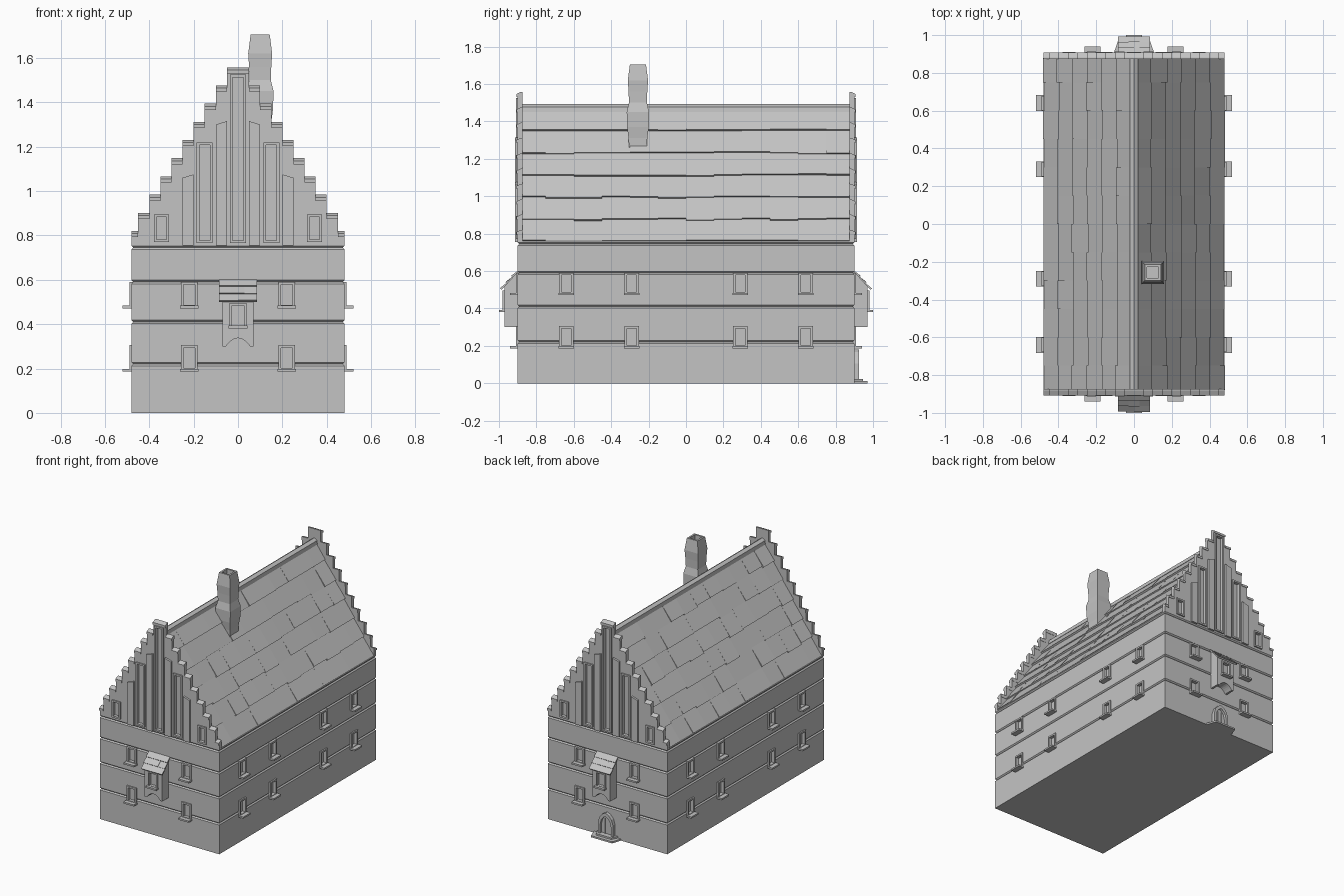
import bpy, bmesh, random
from math import pi
from mathutils import Matrix, Vector

random.seed(4)
cube = bpy.data.objects.get("Cube")
if cube:
    bpy.data.objects.remove(cube, do_unlink=True)

GREY = (0.55, 0.55, 0.55, 1)
stone = bpy.data.materials.new("light grey stone")
stone.use_nodes = True
stone.diffuse_color = GREY
stone.node_tree.nodes["Principled BSDF"].inputs["Base Color"].default_value = GREY

HW, HL, EAVE = 0.48, 0.90, 0.76
AXES = {"x": lambda p, q, t: (t, p, q),
        "y": lambda p, q, t: (p, t, q),
        "z": lambda p, q, t: (p, q, t)}


def part(name, bm):
    bmesh.ops.recalc_face_normals(bm, faces=bm.faces)
    mesh = bpy.data.meshes.new(name)
    bm.to_mesh(mesh)
    bm.free()
    mesh.materials.append(stone)
    ob = bpy.data.objects.new(name, mesh)
    bpy.context.collection.objects.link(ob)
    return ob


def prism(bm, pts, a, b, M=Matrix(), axis="y"):
    """Extrude a 2D outline from a to b along an axis."""
    ends = [[bm.verts.new(M @ Vector(AXES[axis](p, q, t))) for p, q in pts] for t in (a, b)]
    bm.faces.new(ends[0])
    bm.faces.new(ends[1][::-1])
    skin(bm, ends)


def skin(bm, loops):
    for lo, hi in zip(loops, loops[1:]):
        for i in range(len(lo)):
            j = (i + 1) % len(lo)
            bm.faces.new((lo[i], lo[j], hi[j], hi[i]))


def box(bm, x0, x1, y0, y1, z0, z1, M=Matrix()):
    prism(bm, rect(x0, x1, z0, z1), y0, y1, M)


def rect(x0, x1, z0, z1):
    return [(x0, z0), (x1, z0), (x1, z1), (x0, z1)]


def ring(bm, outer, inner, y0, y1, M):
    """A closed frame between two outlines."""
    loops = [[bm.verts.new(M @ Vector((p, y, q))) for p, q in pts]
             for pts, y in ((outer, y0), (outer, y1), (inner, y1), (inner, y0))]
    skin(bm, loops + loops[:1])


def loft(bm, cx, cy, levels):
    """Stack rectangles given as (z, half x, half y)."""
    loops = [[bm.verts.new((cx + sx * hx, cy + sy * hy, z))
              for sx, sy in ((-1, -1), (1, -1), (1, 1), (-1, 1))] for z, hx, hy in levels]
    bm.faces.new(loops[0])
    bm.faces.new(loops[-1])
    skin(bm, loops)


def tile(bm, low, high, thick, a, b, M=Matrix(), axis="y"):
    """A roof slab that is thick at its lower edge."""
    low, high = Vector(low), Vector(high)
    d = (high - low).normalized()
    n = Vector((-d.y, d.x))
    if n.y < 0:
        n = -n
    prism(bm, [low, low + n * thick, high + n * 0.006, high], a, b, M, axis)


# Each wall frame has local -y pointing outward
FRONT = Matrix.Translation((0, -HL, 0))
BACK = Matrix.Rotation(pi, 4, "Z") @ FRONT
LEFT = Matrix.Rotation(pi / 2, 4, "Z") @ Matrix.Translation((0, -HW, 0))
RIGHT = Matrix.Rotation(pi, 4, "Z") @ LEFT

frames, sills, cutters = bmesh.new(), bmesh.new(), bmesh.new()


def window(M, x, half, z0, z1, sill=0.0, bar=0.012):
    inner = rect(x - half + bar, x + half - bar, z0 + bar, z1 - bar)
    ring(frames, rect(x - half, x + half, z0, z1), inner, 0.012, -0.010, M)
    prism(cutters, inner, -0.03, 0.014, M)
    if sill:
        box(sills, x - half - 0.004, x + half + 0.004, -sill, 0.005, z0 - 0.004, z0 + 0.008, M)


# Walls in bands separated by V grooves
levels = [(0, HW, HL)]
for z in (0.22, 0.41, 0.59, 0.745):
    levels += [(z - 0.008, HW, HL), (z, HW - 0.008, HL - 0.008), (z + 0.008, HW, HL)]
bm = bmesh.new()
loft(bm, 0, 0, levels + [(EAVE, HW, HL)])
walls = part("walls", bm)

# Windows on all four walls
for M, places in ((FRONT, (0.22,)), (BACK, (0.22,)), (LEFT, (0.29, 0.64)), (RIGHT, (0.29, 0.64))):
    for x in places:
        for s in (-1, 1):
            for z in (0.19, 0.475):
                window(M, s * x, 0.038, z, z + 0.115, 0.04)

# Stepped gables with caps, pilasters and tall niches
steps = [(HW - 0.03 * (i > 0) - 0.05 * max(i - 1, 0), 0.82 + 0.082 * i) for i in range(10)]
steps = [(x, z) for x, z in steps]
gables = []
for label, M in (("front", FRONT), ("back", BACK)):
    half = [(HW, EAVE)]
    for i, (x, z) in enumerate(steps):
        half.append((x, z - 0.025))
        if i < len(steps) - 1:
            half.append((steps[i + 1][0], z - 0.025))
    bm = bmesh.new()
    prism(bm, half + [(-x, z) for x, z in reversed(half)], 0, 0.025, M)
    gables.append(part("gable_" + label, bm))

    caps, pilasters = bmesh.new(), bmesh.new()
    for i, (x, z) in enumerate(steps):
        slope = [(0.027, z - 0.025), (0.027, z), (0.018, z), (-0.007, z - 0.012), (-0.007, z - 0.028),
                 (0, z - 0.025)]
        if i == len(steps) - 1:
            prism(caps, slope, -x, x, M, "x")
        else:
            for s in (-1, 1):
                prism(caps, slope, s * steps[i + 1][0], s * x, M, "x")
    part("gable_caps_" + label, caps)
    for s in (-1, 1):
        for x, top in ((0.225, 1.07), (0.075, 1.31)):
            pts = [(s * (x - 0.025), 0.755), (s * (x + 0.025), 0.755),
                   (s * (x + 0.025), top - 0.01), (s * (x - 0.025), top + 0.005)]
            prism(pilasters, pts, -0.014, 0.005, M)
        window(M, s * 0.15, 0.036, 0.765, 1.22)
        window(M, s * 0.345, 0.034, 0.77, 0.895)
    part("gable_pilasters_" + label, pilasters)
    window(M, 0, 0.036, 0.765, 1.525)

# Main roof: a plain core covered by uneven slabs
eave, ridge = Vector((0.465, 0.755)), Vector((0, 1.468))
roof_end = HL - 0.022
bm = bmesh.new()
prism(bm, [eave, ridge, (-eave.x, eave.y)], -roof_end, roof_end)
part("roof_core", bm)
tiles = bmesh.new()
ROWS = 6
for s in (-1, 1):
    for r in range(ROWS):
        y = -roof_end
        end = -0.75
        while y < roof_end:
            if end > 0.8:
                end = roof_end
            low = eave.lerp(ridge, max(0, r / ROWS - random.choice((0, 0.004, 0.012))))
            high = eave.lerp(ridge, (r + 1) / ROWS)
            tile(tiles, (s * low.x, low.y), (s * high.x, high.y),
                 random.uniform(0.012, 0.020), y, end)
            y, end = end, end + random.choice((0.15, 0.15, 0.3))
part("roof_tiles", tiles)
bm = bmesh.new()
prism(bm, [(-0.025, 1.45), (-0.022, 1.478), (0, 1.492), (0.022, 1.478), (0.025, 1.45)], -roof_end, roof_end)
part("roof_ridge", bm)

# Crooked chimney with a hollow top
bm = bmesh.new()
profile = [(1.18, 0.045), (1.31, 0.05), (1.37, 0.058), (1.45, 0.060), (1.50, 0.048),
           (1.56, 0.050), (1.62, 0.054), (1.705, 0.043), (1.705, 0.03), (1.67, 0.03)]
loft(bm, 0.10, -0.257, [(z, h, h) for z, h in profile])
part("chimney", bm)

# Oriel bay on each end, with an arched underside and small tiled roof
bays, bay_roofs = bmesh.new(), bmesh.new()
for M in (FRONT, BACK):
    arch = [(0.055 - 0.011 * i, 0.3 + 0.037 * (1 - (1 - i / 5) ** 2)) for i in range(11)]
    prism(bays, [(-0.07, 0.3), (-0.07, 0.5), (0.07, 0.5), (0.07, 0.3)] + arch, -0.07, 0.004, M)
    prism(bay_roofs, [(0.004, 0.5), (-0.07, 0.5), (-0.07, 0.52), (0.004, 0.595)],
          -0.07, 0.07, M, "x")
    low, high = Vector((-0.085, 0.5)), Vector((0.004, 0.597))
    for r in range(3):
        cuts = (-0.085, -0.03, 0.03, 0.085) if r % 2 else (-0.085, 0, 0.085)
        for a, b in zip(cuts, cuts[1:]):
            tile(bay_roofs, low.lerp(high, r / 3), low.lerp(high, (r + 1) / 3),
                 random.uniform(0.010, 0.014), a, b, M, "x")
    window(M @ Matrix.Translation((0, -0.07, 0)), 0, 0.038, 0.385, 0.495, 0.03, 0.01)
bay_walls = part("oriel_walls", bays)
part("oriel_roofs", bay_roofs)

# Pointed back door with steps
def pointed(h, base, top):
    side = [(h, base), (h, top * 0.58), (h * 0.8, top * 0.79), (h * 0.42, top * 0.93)]
    return side + [(0, top)] + [(-x, z) for x, z in reversed(side)]


bm = bmesh.new()
ring(bm, pointed(0.06, 0, 0.18), pointed(0.043, 0.024, 0.155), -0.024, 0.005, BACK)
part("door_surround", bm)
bm = bmesh.new()
prism(bm, pointed(0.045, 0.01, 0.158), -0.006, 0.004, BACK)
for x in (-0.015, 0.015):
    box(bm, x - 0.002, x + 0.002, -0.010, 0, 0.024, 0.135, BACK)
part("door_leaf", bm)
bm = bmesh.new()
for w, d, z in ((0.11, 0.07, 0), (0.085, 0.045, 0.012)):
    prism(bm, [(-w, 0.004), (-w + 0.025, -d), (w - 0.025, -d), (w, 0.004)], z, z + 0.012, BACK, "z")
part("door_steps", bm)

# Frames, sills and the recesses behind them
part("window_frames", frames)
part("window_sills", sills)
cutter = part("window_cutter", cutters)
cutter.hide_render = True
cutter.hide_viewport = True
cutter.display_type = "WIRE"
for ob in [walls, bay_walls] + gables:
    mod = ob.modifiers.new("window recesses", "BOOLEAN")
    mod.operation = "DIFFERENCE"
    mod.solver = "EXACT"
    mod.object = cutter
